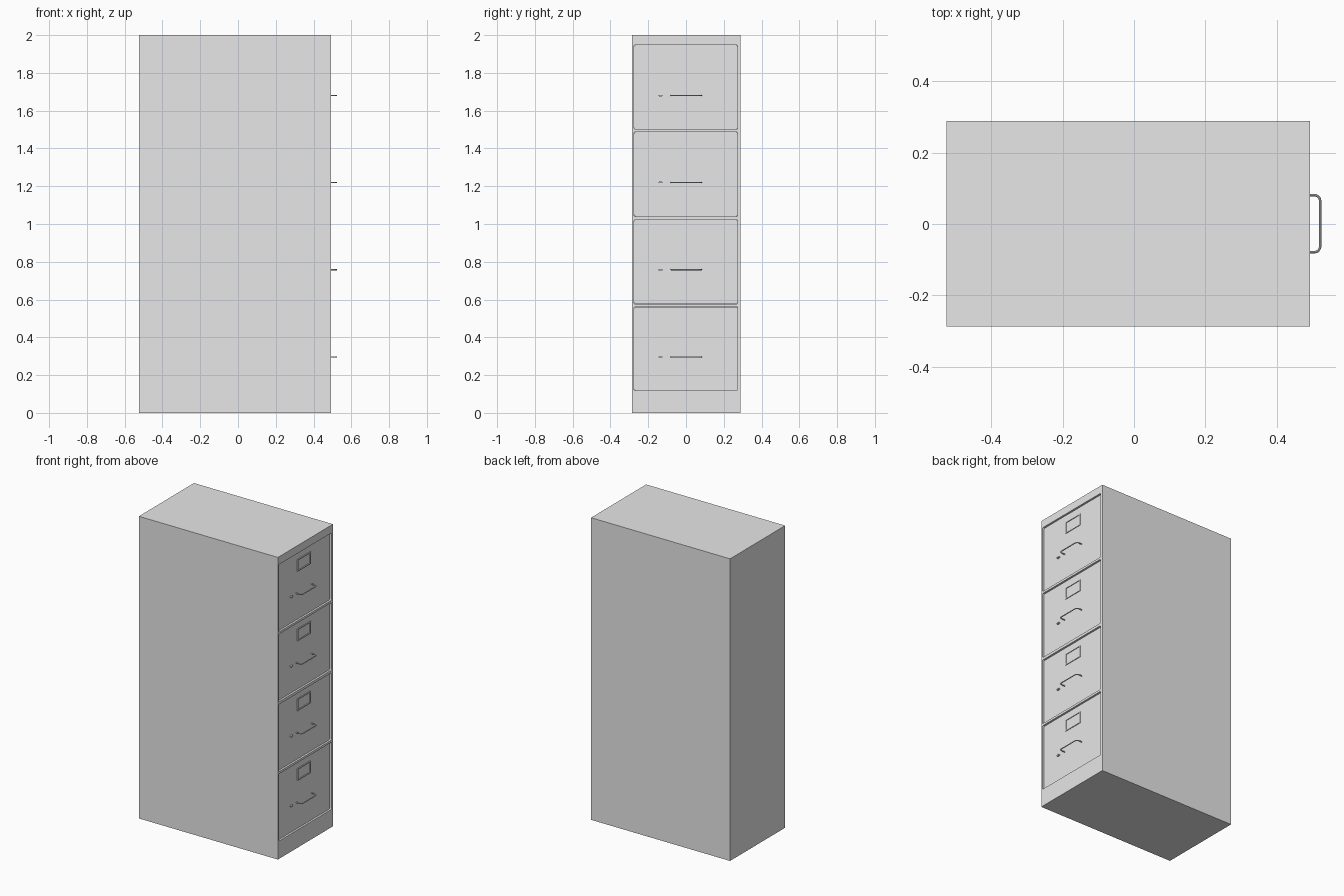
import bpy, bmesh
from mathutils import Matrix, Vector

if "Cube" in bpy.data.objects:
    bpy.data.objects.remove(bpy.data.objects["Cube"])

grey = bpy.data.materials.new("grey_metal")
grey.use_nodes = True
grey.diffuse_color = (0.8, 0.8, 0.8, 1)
grey.node_tree.nodes["Principled BSDF"].inputs["Base Color"].default_value = (0.8, 0.8, 0.8, 1)

FACE_X = 0.493                 # cabinet front plane
PANEL_X = FACE_X - 0.012       # recessed drawer plane
DRAWERS = [(0.118, 0.562), (0.577, 1.022), (1.04, 1.487), (1.502, 1.948)]
HANDLE_Z = [0.296, 0.758, 1.22, 1.68]


def make_object(name, bm):
    mesh = bpy.data.meshes.new(name)
    bm.to_mesh(mesh)
    bm.free()
    mesh.materials.append(grey)
    obj = bpy.data.objects.new(name, mesh)
    bpy.context.collection.objects.link(obj)
    return obj


def add_box(bm, lo, hi):
    lo, hi = Vector(lo), Vector(hi)
    mat = Matrix.Translation((lo + hi) / 2) @ Matrix.Diagonal((*(hi - lo), 1))
    return bmesh.ops.create_cube(bm, size=1, matrix=mat)["verts"]


def box(name, lo, hi, corner=0):
    """Box, with the four edges along x optionally rounded."""
    bm = bmesh.new()
    add_box(bm, lo, hi)
    if corner:
        edges = [e for e in bm.edges
                 if abs(e.verts[0].co.x - e.verts[1].co.x) > 1e-5]
        bmesh.ops.bevel(bm, geom=edges, offset=corner, segments=3,
                        profile=0.5, affect='EDGES')
    return make_object(name, bm)


# Cabinet shell with a shallow recess for each drawer
cabinet = box("cabinet_body", (-0.525, -0.287, 0), (FACE_X, 0.289, 2))
for lo, hi in DRAWERS:
    cutter = box("recess_cutter", (FACE_X - 0.02, -0.275, lo),
                 (FACE_X + 0.05, 0.273, hi), 0.006)
    cutter.hide_render = True
    mod = cabinet.modifiers.new("recess", 'BOOLEAN')
    mod.object = cutter
    mod.solver = 'EXACT'
    bpy.context.view_layer.objects.active = cabinet
    bpy.ops.object.modifier_apply(modifier=mod.name)
    bpy.data.objects.remove(cutter)


def label_frame(name, z):
    """Thin rectangular rim of a card holder."""
    bm = bmesh.new()
    w, h, t = 0.068, 0.04, 0.007
    x0, x1 = PANEL_X - 0.001, PANEL_X + 0.005
    for s in (-1, 1):
        add_box(bm, (x0, min(s * w, s * (w - t)), z - h),
                (x1, max(s * w, s * (w - t)), z + h))
        add_box(bm, (x0, t - w, z + s * (h - t / 2) - t / 2),
                (x1, w - t, z + s * (h - t / 2) + t / 2))
    return make_object(name, bm)


def handle(name, z):
    """Round bar bent into a pull with softened corners."""
    curve = bpy.data.curves.new(name, 'CURVE')
    curve.dimensions = '3D'
    curve.bevel_depth = 0.0035
    curve.bevel_resolution = 2
    curve.resolution_u = 5
    curve.use_fill_caps = True
    out, half, r = 0.5215, 0.08, 0.016
    path = [(PANEL_X - 0.002, -half), (out - r, -half), (out, r - half),
            (out, half - r), (out - r, half), (PANEL_X - 0.002, half)]
    spline = curve.splines.new('BEZIER')
    spline.bezier_points.add(len(path) - 1)
    for p, (x, y) in zip(spline.bezier_points, path):
        p.co = (x, y + 0.001, z)
        p.handle_left_type = p.handle_right_type = 'FREE'
        p.handle_left = p.handle_right = p.co
    pts, k = spline.bezier_points, r * 0.55
    # Round the two bends
    pts[1].handle_right = pts[1].co + Vector((k, 0, 0))
    pts[2].handle_left = pts[2].co - Vector((0, k, 0))
    pts[3].handle_right = pts[3].co + Vector((0, k, 0))
    pts[4].handle_left = pts[4].co + Vector((k, 0, 0))
    obj = bpy.data.objects.new(name, curve)
    bpy.context.collection.objects.link(obj)
    curve.materials.append(grey)
    bpy.ops.object.select_all(action='DESELECT')
    obj.select_set(True)
    bpy.context.view_layer.objects.active = obj
    bpy.ops.object.convert(target='MESH')
    bpy.ops.object.shade_smooth_by_angle()


# Drawer fronts with their fittings
for i, ((lo, hi), z) in enumerate(zip(DRAWERS, HANDLE_Z), 1):
    gap = 0.001
    box(f"drawer_front_{i}", (FACE_X - 0.021, -0.275 + gap, lo + gap),
        (PANEL_X, 0.273 - gap, hi - gap), 0.006)
    label_frame(f"label_holder_{i}", z + 0.18)
    handle(f"handle_{i}", z)
    box(f"latch_{i}", (PANEL_X - 0.001, -0.145, z - 0.004),
        (FACE_X - 0.001, -0.125, z + 0.004), 0.002)
